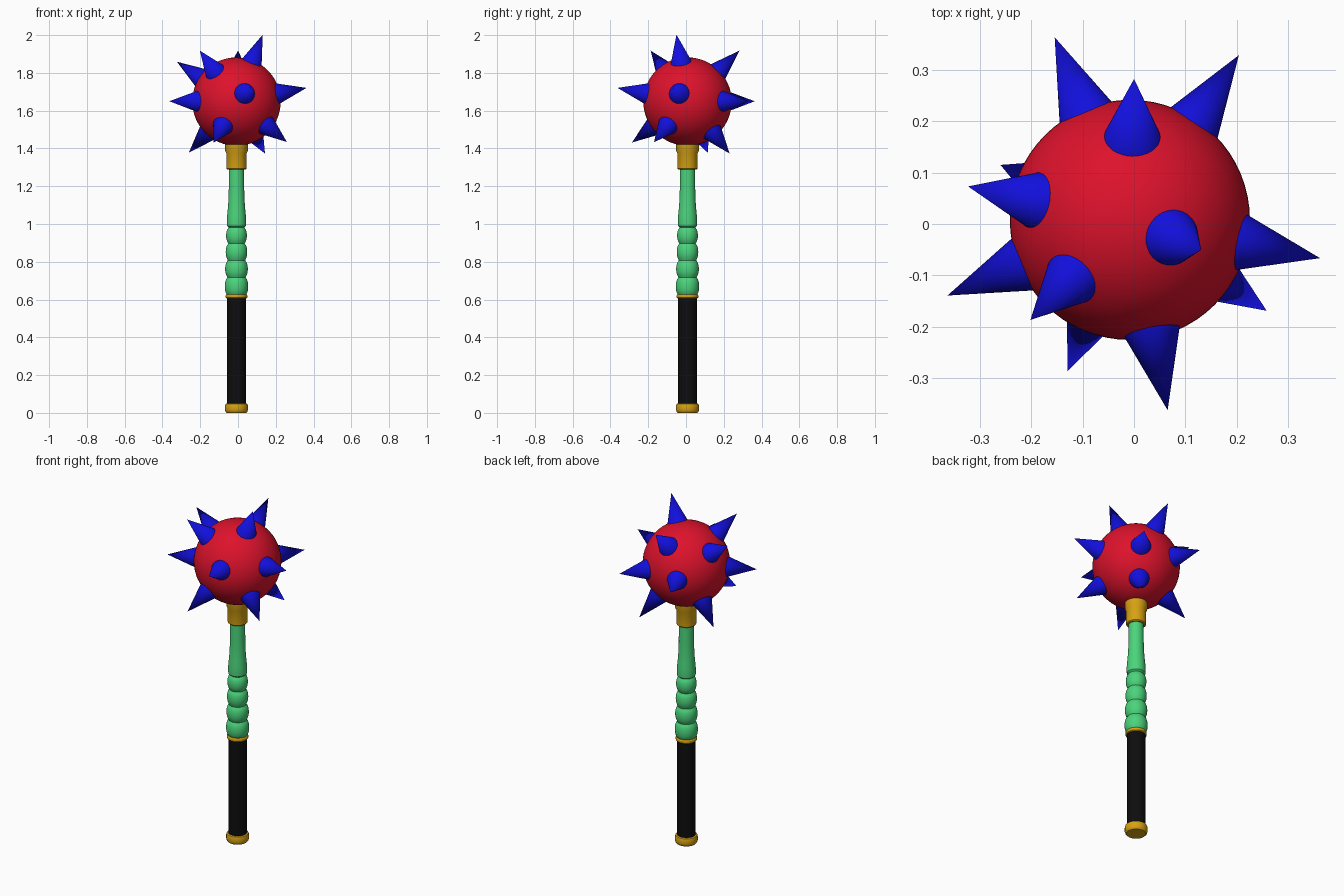
import bpy, bmesh, math
from mathutils import Vector, Matrix

if "Cube" in bpy.data.objects:
    bpy.data.objects.remove(bpy.data.objects["Cube"])

CX, CY = -0.008, 0.008                 # common axis of shaft and ball
BALL = Vector((CX, CY, 1.648))


def material(name, rgb):
    m = bpy.data.materials.new(name)
    m.diffuse_color = (*rgb, 1)
    m.use_nodes = True
    m.node_tree.nodes["Principled BSDF"].inputs["Base Color"].default_value = m.diffuse_color
    return m


RED = material("red", (0.72, 0.006, 0.025))
BLUE = material("blue", (0.006, 0.005, 0.72))
GREEN = material("green", (0.07, 0.66, 0.2))
GOLD = material("gold", (0.68, 0.36, 0.006))
BLACK = material("black", (0.004, 0.004, 0.004))


def finish(name, bm, mat, angle=30):
    bmesh.ops.recalc_face_normals(bm, faces=bm.faces)
    me = bpy.data.meshes.new(name)
    bm.to_mesh(me)
    bm.free()
    ob = bpy.data.objects.new(name, me)
    bpy.context.collection.objects.link(ob)
    me.materials.append(mat)
    bpy.ops.object.select_all(action='DESELECT')
    ob.select_set(True)
    bpy.context.view_layer.objects.active = ob
    bpy.ops.object.shade_smooth_by_angle(angle=math.radians(angle))
    return ob


def lathe(name, profile, mat, n=32):
    """Turn (radius, z) points round the axis, capping both ends."""
    bm = bmesh.new()
    rings = []
    for r, z in profile:
        rings.append([bm.verts.new((CX + r * math.cos(2 * math.pi * i / n),
                                    CY + r * math.sin(2 * math.pi * i / n), z))
                      for i in range(n)])
    for a, b in zip(rings, rings[1:]):
        for i in range(n):
            j = (i + 1) % n
            bm.faces.new((a[i], a[j], b[j], b[i]))
    bm.faces.new(rings[0])
    bm.faces.new(rings[-1])
    return finish(name, bm, mat)


# Pommel, grip and the ring above it
lathe("pommel", [(0.052, 0), (0.058, 0.006), (0.061, 0.016), (0.061, 0.038),
                 (0.058, 0.047), (0.052, 0.05)], GOLD)
lathe("grip", [(0.05, 0.04), (0.05, 0.615)], BLACK)
lathe("grip_ring", [(0.053, 0.606), (0.057, 0.61), (0.057, 0.622), (0.053, 0.628)], GOLD)

# Shaft: four round beads, then a tapering neck
profile = [(0.045, 0.61)]
bounds = [0.622, 0.717, 0.807, 0.896, 0.982]
for lo, hi, r in zip(bounds, bounds[1:], (0.062, 0.06, 0.057, 0.055)):
    for k in range(9):
        if k == 0 and lo != bounds[0]:
            continue
        t = -1 + k / 4
        profile.append((r - 0.014 * (1 - math.sqrt(1 - 0.9 * t * t)) / 0.684,
                        (lo + hi) / 2 + t * (hi - lo) / 2))
profile += [(0.05, 0.99), (0.051, 1.01), (0.05, 1.04), (0.046, 1.08),
            (0.043, 1.12), (0.041, 1.18), (0.04, 1.31)]
lathe("shaft", profile, GREEN)

# Collar under the ball
lathe("collar", [(0.048, 1.288), (0.053, 1.293), (0.054, 1.3), (0.054, 1.375),
                 (0.06, 1.388), (0.06, 1.45)], GOLD)

# Ball
bm = bmesh.new()
bmesh.ops.create_uvsphere(bm, u_segments=64, v_segments=32, radius=0.234,
                          matrix=Matrix.Translation(BALL))
finish("ball", bm, RED)

# Spikes: outward directions from the ball centre
REACH, START, BASE = 0.385, 0.20, 0.064
directions = [
    (0.138, -0.058, 0.352),
    (0.008, 0.272, 0.267), (-0.192, -0.193, 0.267), (-0.314, 0.065, 0.21),
    (0.368, -0.074, 0.072), (0.073, -0.368, 0.072),
    (-0.147, 0.357, 0.002), (0.213, 0.322, 0.002), (-0.357, -0.148, 0.002),
    (0.268, -0.178, -0.215), (-0.122, -0.296, -0.218),
    (-0.252, 0.107, -0.27), (0.148, 0.219, -0.27),
]
for i, d in enumerate(directions):
    d = Vector(d).normalized()
    bm = bmesh.new()
    mat = (Matrix.Translation(BALL + d * (START + REACH) / 2)
           @ d.to_track_quat('Z', 'Y').to_matrix().to_4x4())
    bmesh.ops.create_cone(bm, cap_ends=True, segments=32, radius1=BASE, radius2=0,
                          depth=REACH - START, matrix=mat)
    finish(f"spike_{i + 1}", bm, BLUE)
